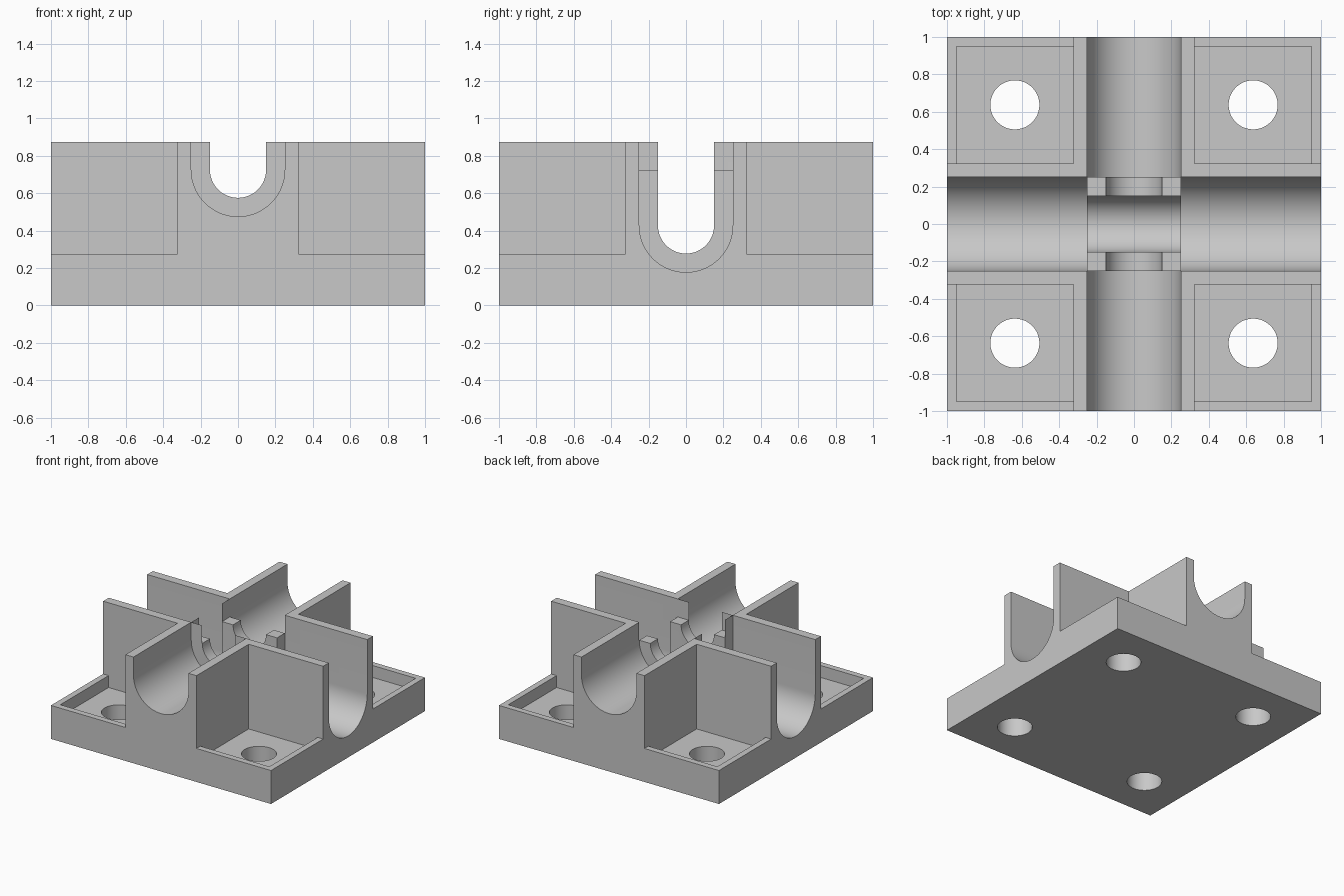
import bpy, bmesh, math
from mathutils import Matrix

if "Cube" in bpy.data.objects:
    bpy.data.objects.remove(bpy.data.objects["Cube"], do_unlink=True)

TOP, RIM, FLOOR = 0.873, 0.275, 0.177   # plate heights
WIDE, NARROW = 0.25, 0.15               # channel radii
HIGH_AXIS, LOW_AXIS = 0.725, 0.427      # channel centre heights
WALL, LIP, HOLE = 0.323, 0.95, 0.637    # corner pocket layout

grey = bpy.data.materials.new("light grey")
grey.diffuse_color = (0.58, 0.58, 0.58, 1)
grey.use_nodes = True
grey.node_tree.nodes["Principled BSDF"].inputs["Base Color"].default_value = (0.58, 0.58, 0.58, 1)


def finish(name, bm):
    bmesh.ops.recalc_face_normals(bm, faces=bm.faces)
    mesh = bpy.data.meshes.new(name)
    bm.to_mesh(mesh)
    bm.free()
    mesh.materials.append(grey)
    obj = bpy.data.objects.new(name, mesh)
    bpy.context.collection.objects.link(obj)
    return obj


def box(name, low, high):
    bm = bmesh.new()
    bmesh.ops.create_cube(bm, size=1)
    for v in bm.verts:
        v.co = [l if c < 0 else h for c, l, h in zip(v.co, low, high)]
    return finish(name, bm)


def cylinder(name, x, y, radius):
    bm = bmesh.new()
    bmesh.ops.create_cone(bm, cap_ends=True, segments=64, radius1=radius,
                          radius2=radius, depth=2,
                          matrix=Matrix.Translation((x, y, 0)))
    return finish(name, bm)


def slot(name, radius, axis_z, start, end, along_x):
    """U-shaped bar, open upward, running along x or y."""
    steps = 40
    outline = [(radius, 1.2)]
    for i in range(steps + 1):
        a = -math.pi * i / steps
        outline.append((radius * math.cos(a), axis_z + radius * math.sin(a)))
    outline.append((-radius, 1.2))
    bm = bmesh.new()
    face = bm.faces.new([bm.verts.new((start, u, z) if along_x else (u, start, z))
                         for u, z in outline])
    new = bmesh.ops.extrude_face_region(bm, geom=[face])["geom"]
    shift = (end - start, 0, 0) if along_x else (0, end - start, 0)
    bmesh.ops.translate(bm, vec=shift,
                        verts=[g for g in new if isinstance(g, bmesh.types.BMVert)])
    return finish(name, bm)


def cut(target, cutter):
    cutter.hide_render = True
    mod = target.modifiers.new("cut", 'BOOLEAN')
    mod.operation = 'DIFFERENCE'
    mod.solver = 'EXACT'
    mod.object = cutter
    bpy.context.view_layer.objects.active = target
    bpy.ops.object.modifier_apply(modifier=mod.name)
    bpy.data.objects.remove(cutter, do_unlink=True)


def span(sign, a, b):
    return sorted((sign * a, sign * b))


body = box("channel_base", (-1, -1, 0), (1, 1, TOP))

# Corner pockets with a raised outer lip and a screw hole
for sx in (-1, 1):
    for sy in (-1, 1):
        for outer, z in ((1.2, RIM), (LIP, FLOOR)):
            (x0, x1), (y0, y1) = span(sx, WALL, outer), span(sy, WALL, outer)
            cut(body, box("pocket_cutter", (x0, y0, z), (x1, y1, 1.2)))
        cut(body, cylinder("hole_cutter", sx * HOLE, sy * HOLE, 0.131))

# Centre cleared above the collars
cut(body, box("centre_cutter", (-WIDE, -WIDE, HIGH_AXIS), (WIDE, WIDE, 1.2)))

# Wide channels in the four arms, narrow channels through the centre
for along_x, axis_z in ((False, HIGH_AXIS), (True, LOW_AXIS)):
    for s in (-1, 1):
        a, b = span(s, WIDE, 1.2)
        cut(body, slot("arm_cutter", WIDE, axis_z, a, b, along_x))
    cut(body, slot("collar_cutter", NARROW, axis_z, -0.6, 0.6, along_x))

bpy.ops.object.select_all(action='DESELECT')
body.select_set(True)
bpy.context.view_layer.objects.active = body
bpy.ops.object.shade_smooth_by_angle(angle=math.radians(30))
